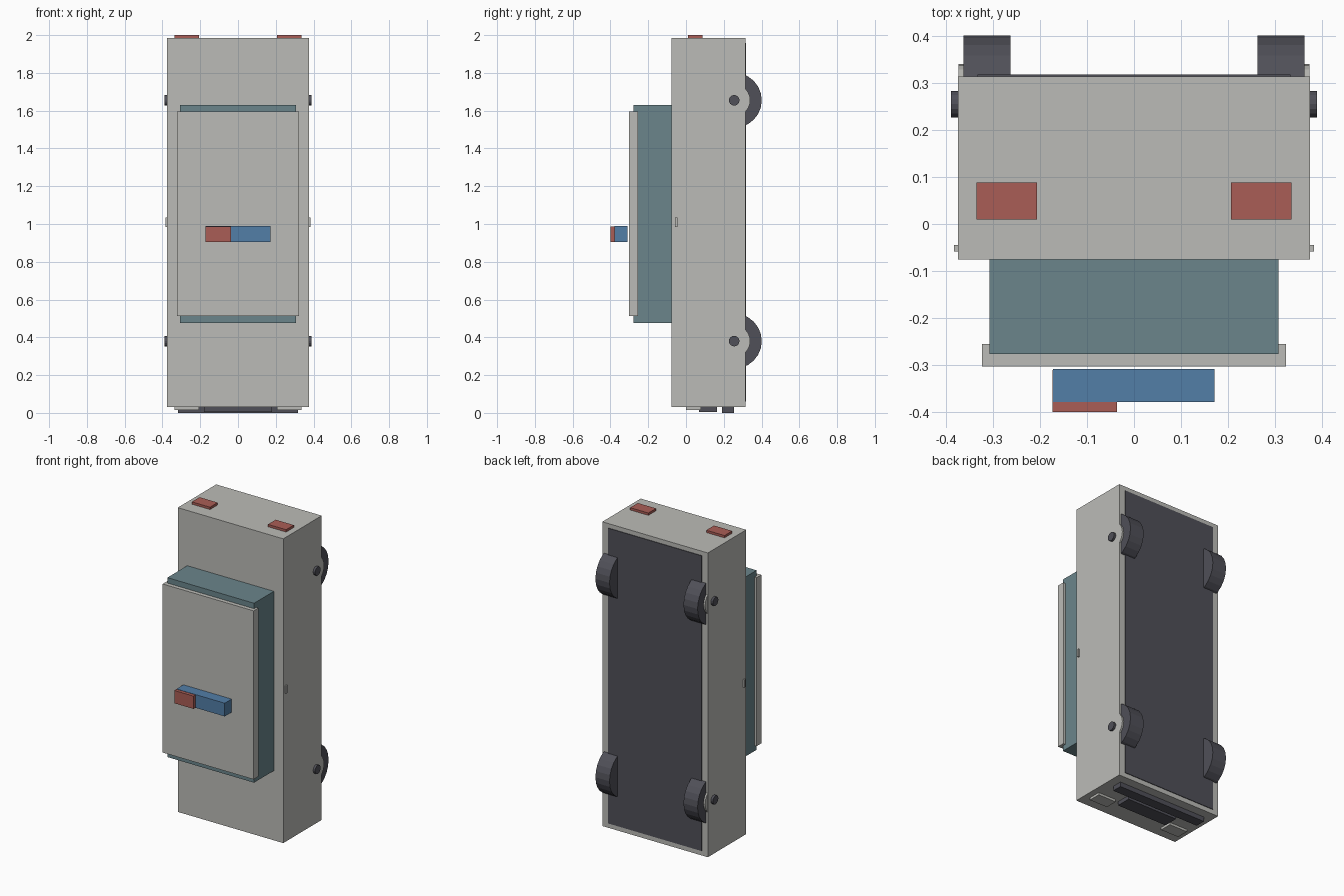
import bpy
import math

default = bpy.data.objects.get("Cube")
if default:
    bpy.data.objects.remove(default, do_unlink=True)


def material(name, rgb):
    m = bpy.data.materials.new(name)
    m.use_nodes = True
    m.diffuse_color = (*rgb, 1)
    m.node_tree.nodes["Principled BSDF"].inputs["Base Color"].default_value = (*rgb, 1)
    return m


paint = material("light grey paint", (0.50, 0.50, 0.475))
glass = material("blue grey glass", (0.145, 0.235, 0.26))
dark = material("dark rubber", (0.08, 0.08, 0.098))
red = material("red lamp", (0.40, 0.11, 0.092))
blue = material("blue lamp", (0.085, 0.21, 0.39))


def box(name, x, y, z, mat):
    """Box from (min, max) ranges on each axis."""
    spans = (x, y, z)
    bpy.ops.mesh.primitive_cube_add(size=1, location=[(a + b) / 2 for a, b in spans])
    ob = bpy.context.object
    ob.name = name
    ob.scale = [b - a for a, b in spans]
    bpy.ops.object.transform_apply(location=False, rotation=False, scale=True)
    ob.data.materials.append(mat)


def disc(name, x, y, z, radius, mat, sides=24):
    """Cylinder lying along x."""
    bpy.ops.mesh.primitive_cylinder_add(
        vertices=sides, radius=radius, depth=abs(x[1] - x[0]),
        location=((x[0] + x[1]) / 2, y, z), rotation=(0, math.pi / 2, 0))
    ob = bpy.context.object
    ob.name = name
    ob.data.materials.append(mat)


def side_box(name, side, x, y, z, mat):
    box(name, sorted(side * v for v in x), y, z, mat)


# Body, cabin and roof: the car stands on its nose with its roof to the front
box("body", (-0.375, 0.375), (-0.076, 0.314), (0.03, 1.985), paint)
box("underside", (-0.333, 0.333), (0.28, 0.318), (0.06, 1.957), dark)
box("cabin_windows", (-0.308, 0.308), (-0.277, -0.07), (0.477, 1.63), glass)
box("roof", (-0.323, 0.323), (-0.303, -0.255), (0.512, 1.595), paint)

# Roof light bar
box("light_bar_blue", (-0.172, 0.171), (-0.379, -0.309), (0.905, 0.99), blue)
box("light_bar_red", (-0.173, -0.036), (-0.40, -0.311), (0.906, 0.988), red)

# Nose details
box("grille", (-0.18, 0.18), (0.07, 0.165), (0.005, 0.04), dark)
box("front_bumper", (-0.317, 0.317), (0.19, 0.255), (0.0, 0.04), dark)

for side, label in ((1, "left"), (-1, "right")):
    side_box(label + "_tail_light", side, (0.206, 0.335), (0.01, 0.088), (1.975, 2.0), red)
    side_box(label + "_headlight", side, (0.206, 0.335), (0.0, 0.08), (0.015, 0.04), paint)
    side_box(label + "_door_handle", side, (0.36, 0.383), (-0.058, -0.045), (0.985, 1.035), paint)
    # Wheels with hubcaps and axle ends
    for end, z in (("front", 0.38), ("rear", 1.655)):
        name = f"{label}_{end}_"
        disc(name + "wheel", (side * 0.263, side * 0.363), 0.255, z, 0.146, dark)
        disc(name + "hubcap", (side * 0.35, side * 0.374), 0.255, z, 0.085, paint)
        disc(name + "axle_end", (side * 0.34, side * 0.389), 0.255, z, 0.028, dark, 16)
